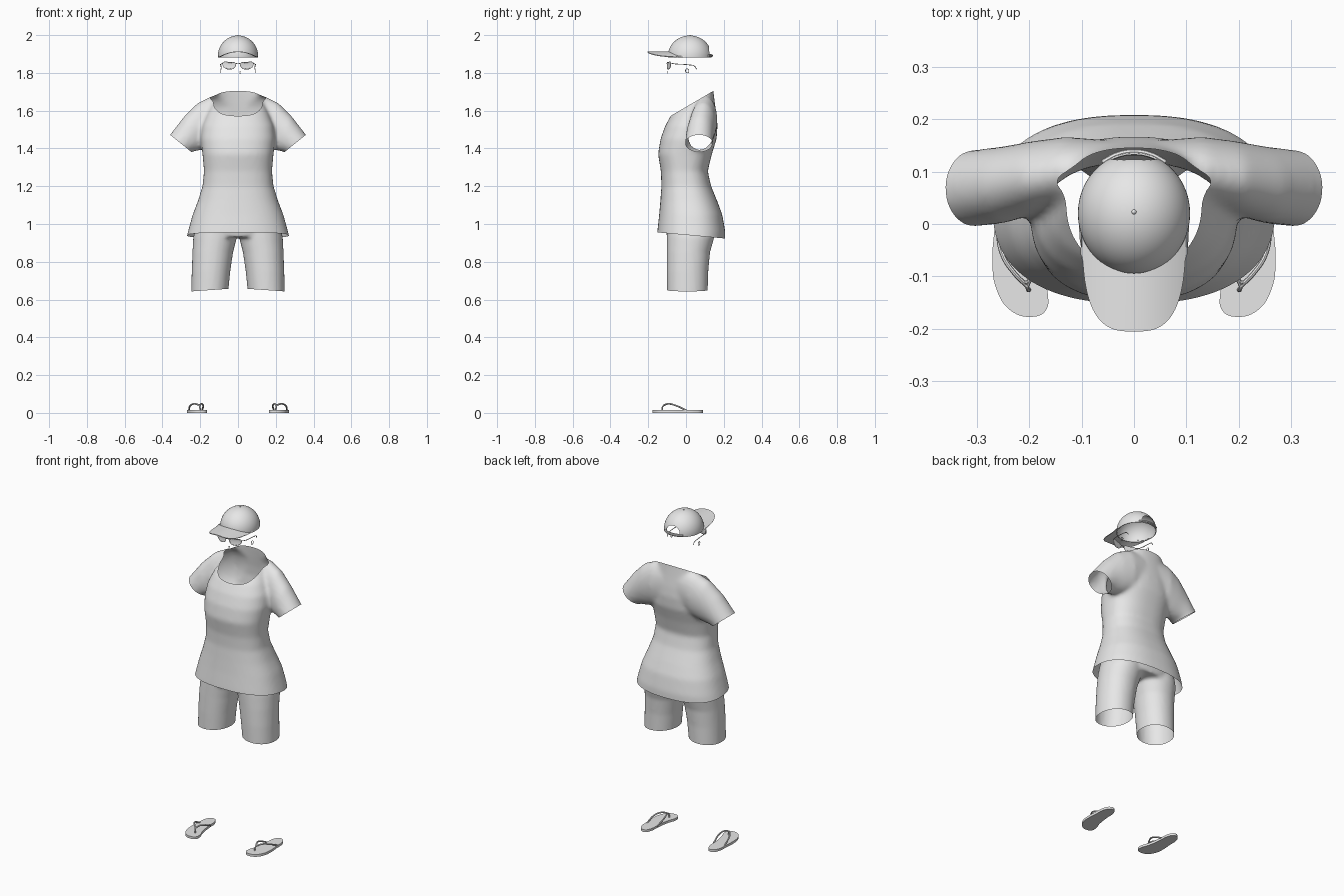
import bpy, bmesh, math
from mathutils import Vector

cube = bpy.data.objects.get("Cube")
if cube:
    bpy.data.objects.remove(cube, do_unlink=True)

grey = bpy.data.materials.new("light_grey")
grey.use_nodes = True
grey.diffuse_color = (0.8, 0.8, 0.8, 1)
grey.node_tree.nodes["Principled BSDF"].inputs["Base Color"].default_value = (0.8, 0.8, 0.8, 1)


def add_object(name, data):
    ob = bpy.data.objects.new(name, data)
    bpy.context.scene.collection.objects.link(ob)
    return ob


def finish(ob):
    """Bake modifiers or curves to a mesh, shade it and give it the material."""
    bpy.context.view_layer.update()
    dg = bpy.context.evaluated_depsgraph_get()
    me = bpy.data.meshes.new_from_object(ob.evaluated_get(dg))
    name = ob.name
    bpy.data.objects.remove(ob, do_unlink=True)
    me.materials.clear()
    me.materials.append(grey)
    me.shade_smooth()
    me.set_sharp_from_angle(angle=math.radians(40))
    return add_object(name, me)


def from_bmesh(name, bm):
    bmesh.ops.recalc_face_normals(bm, faces=bm.faces)
    me = bpy.data.meshes.new(name)
    bm.to_mesh(me)
    bm.free()
    return add_object(name, me)


def superellipse(t, power):
    c, s = math.cos(t), math.sin(t)
    return (math.copysign(abs(c) ** (2 / power), c),
            math.copysign(abs(s) ** (2 / power), s))


def loft(bm, rings, power=2, count=48):
    """Closed tube through rings given as (centre, half axis a, half axis b)."""
    loops = []
    for c, a, b in rings:
        loop = []
        for i in range(count):
            u, v = superellipse(math.tau * i / count, power)
            loop.append(bm.verts.new(Vector(c) + Vector(a) * u + Vector(b) * v))
        loops.append(loop)
    for lo, hi in zip(loops, loops[1:]):
        for i in range(count):
            j = (i + 1) % count
            bm.faces.new((lo[i], lo[j], hi[j], hi[i]))
    bm.faces.new(loops[0][::-1])
    bm.faces.new(loops[-1])


def body_rings(rows, cx=0):
    """Level rings from (height, half width, front y, back y)."""
    return [((cx, (f + k) / 2, z), (w, 0, 0), (0, (k - f) / 2, 0)) for z, w, f, k in rows]


def fuse(name, bm, voxel=0.011, passes=7):
    ob = from_bmesh(name, bm)
    m = ob.modifiers.new("fuse", "REMESH")
    m.mode, m.voxel_size = "VOXEL", voxel
    s = ob.modifiers.new("relax", "SMOOTH")
    s.factor, s.iterations = 0.5, passes
    return finish(ob)


def trim(ob, cuts):
    """Open the cloth: each cut is (point, outward normal, face filter)."""
    bm = bmesh.new()
    bm.from_mesh(ob.data)
    for co, no, keep in cuts:
        faces = [f for f in bm.faces if keep(f.calc_center_median())]
        geom = set(faces)
        for f in faces:
            geom.update(f.edges)
            geom.update(f.verts)
        bmesh.ops.bisect_plane(bm, geom=list(geom), plane_co=co, plane_no=no, clear_outer=True)
    bm.to_mesh(ob.data)
    bm.free()
    ob.data.shade_smooth()


def tube(name, points, radius, cyclic=False):
    cu = bpy.data.curves.new(name, "CURVE")
    cu.dimensions = "3D"
    cu.bevel_depth, cu.bevel_resolution, cu.resolution_u = radius, 2, 8
    cu.use_fill_caps = True
    add_spline(cu, points, cyclic)
    return finish(add_object(name, cu))


def add_spline(cu, points, cyclic):
    sp = cu.splines.new("BEZIER")
    sp.bezier_points.add(len(points) - 1)
    sp.use_cyclic_u = cyclic
    for bp, p in zip(sp.bezier_points, points):
        bp.co = p
        bp.handle_left_type = bp.handle_right_type = "AUTO"


def plate(name, outline, half_depth):
    cu = bpy.data.curves.new(name, "CURVE")
    cu.dimensions, cu.fill_mode = "2D", "BOTH"
    cu.extrude, cu.resolution_u = half_depth, 6
    add_spline(cu, [(x, y, 0) for x, y in outline], True)
    return finish(add_object(name, cu))


# Shirt: torso and two sleeves fused, then opened at neck, hem and cuffs
bm = bmesh.new()
loft(bm, body_rings([
    (0.86, 0.29, -0.157, 0.208), (0.96, 0.265, -0.152, 0.208), (1.05, 0.24, -0.142, 0.192),
    (1.12, 0.213, -0.136, 0.166), (1.2, 0.188, -0.13, 0.133), (1.28, 0.18, -0.133, 0.115),
    (1.37, 0.188, -0.148, 0.137), (1.45, 0.198, -0.135, 0.162), (1.52, 0.19, -0.11, 0.167),
    (1.58, 0.165, -0.077, 0.162), (1.64, 0.135, -0.02, 0.153), (1.7, 0.11, 0.04, 0.145),
    (1.78, 0.1, 0.06, 0.14)]), 2.4)
# Sleeve sections: top x, z, bottom x, z, centre y, half depth
sleeve = [(0.05, 1.69, 0.05, 1.45, 0.1, 0.06), (0.14, 1.677, 0.12, 1.42, 0.1, 0.066),
          (0.215, 1.64, 0.17, 1.4, 0.088, 0.07), (0.285, 1.57, 0.21, 1.388, 0.075, 0.073),
          (0.36, 1.472, 0.248, 1.383, 0.068, 0.073), (0.405, 1.416, 0.293, 1.327, 0.068, 0.073)]
for side in (1, -1):
    loft(bm, [((side * (tx + bx) / 2, y, (tz + bz) / 2),
               (side * (tx - bx) / 2, 0, (tz - bz) / 2), (0, h, 0))
              for tx, tz, bx, bz, y, h in sleeve])
shirt = fuse("shirt", bm)
cuts = [((0, 0, 0.942), (0, -0.09, -1), lambda c: c.z < 1.1),
        ((0, -0.085, 1.57), (0, -0.12, 0.205), lambda c: c.z > 1.5)]
for side in (1, -1):
    cuts.append(((side * 0.304, 0, 1.4275), (side * 0.63, 0, -0.78),
                 lambda c, s=side: c.x * s > 0.22 and c.z > 1.3))
trim(shirt, cuts)

# Shorts: hips and two legs, open at waist and leg hems
bm = bmesh.new()
loft(bm, body_rings([(0.93, 0.212, -0.1, 0.15), (1.0, 0.225, -0.115, 0.17),
                     (1.08, 0.2, -0.115, 0.155), (1.2, 0.165, -0.11, 0.115)]), 2.3)
for side in (1, -1):
    rings = []
    for z, inner, outer, front, back in [
            (0.58, 0.057, 0.247, -0.1, 0.113), (0.65, 0.051, 0.247, -0.1, 0.115),
            (0.75, 0.041, 0.245, -0.102, 0.118), (0.85, 0.026, 0.241, -0.102, 0.127),
            (0.93, 0.006, 0.237, -0.102, 0.15), (1.02, 0.01, 0.215, -0.1, 0.15)]:
        rings += body_rings([(z, (outer - inner) / 2, front, back)], side * (inner + outer) / 2)
    loft(bm, rings, 2.1)
shorts = fuse("shorts", bm, 0.01, 5)
trim(shorts, [((side * 0.15, 0, 0.65), (side * -0.07, 0, -1),
               lambda c, s=side: c.z < 0.8 and c.x * s > 0) for side in (1, -1)]
     + [((0, 0, 1.14), (0, 0, 1), lambda c: c.z > 1)])

# Cap crown with an arched opening at the back
bm = bmesh.new()
bmesh.ops.create_uvsphere(bm, u_segments=48, v_segments=32, radius=1)
for v in bm.verts:
    v.co = (v.co.x * 0.107, 0.02 + v.co.y * 0.116, 1.888 + v.co.z * 0.11)
bmesh.ops.bisect_plane(bm, geom=bm.verts[:] + bm.edges[:] + bm.faces[:],
                       plane_co=(0, 0, 1.882), plane_no=(0, 0, -1), clear_outer=True)
crown = from_bmesh("cap_crown", bm)
bm = bmesh.new()
arch = [bm.verts.new((0.045 * math.cos(math.pi * i / 16), 0.06,
                      1.899 + 0.04 * math.sin(math.pi * i / 16))) for i in range(17)]
face = bm.faces.new(arch)
ext = bmesh.ops.extrude_face_region(bm, geom=[face])["geom"]
bmesh.ops.translate(bm, verts=[g for g in ext if isinstance(g, bmesh.types.BMVert)], vec=(0, 0.15, 0))
cutter = from_bmesh("cap_cutter", bm)
cutter.hide_render = True
crown.modifiers.new("cloth", "SOLIDIFY").thickness = 0.003
cut = crown.modifiers.new("opening", "BOOLEAN")
cut.object, cut.operation, cut.solver = cutter, "DIFFERENCE", "EXACT"
finish(crown)
bpy.data.objects.remove(cutter, do_unlink=True)

# Cap strap, button and arched brim
tube("cap_strap", [(x, 0.02 + 0.117 * math.sqrt(1 - (x / 0.107) ** 2), 1.891)
                   for x in (-0.06, -0.03, 0, 0.03, 0.06)], 0.006)
bm = bmesh.new()
bmesh.ops.create_uvsphere(bm, u_segments=12, v_segments=8, radius=0.005)
bmesh.ops.translate(bm, verts=bm.verts, vec=(0, 0.023, 1.996))
finish(from_bmesh("cap_button", bm))
bm = bmesh.new()
rows = []
for i in range(33):
    t = math.pi * i / 32
    u, v = superellipse(t, 3)
    inner = Vector((0.103 * math.cos(t), 0.02 - 0.114 * math.sin(t)))
    outer = Vector((0.099 * u, -0.205 * v))
    row = []
    for j in range(7):
        p = inner.lerp(outer, j / 6)
        row.append(bm.verts.new((p.x, p.y, 1.914 - 2.9 * p.x ** 2)))
    rows.append(row)
for a, b in zip(rows, rows[1:]):
    for j in range(6):
        bm.faces.new((a[j], a[j + 1], b[j + 1], b[j]))
brim = from_bmesh("cap_brim", bm)
brim.modifiers.new("board", "SOLIDIFY").thickness = 0.004
finish(brim)

# Sunglasses: curved lenses, rims, bridge and temples; small earrings
lens_outline = [(0.014, 1.85), (0.045, 1.855), (0.078, 1.854), (0.08, 1.842),
                (0.066, 1.825), (0.042, 1.82), (0.02, 1.828)]
for side, tag in ((1, "left"), (-1, "right")):
    wrap = lambda x: -0.1 + 3 * x * x
    lens = plate(tag + "_lens", lens_outline, 0.001)
    for v in lens.data.vertices:
        x, z, d = v.co
        v.co = (side * x, wrap(x) + d, z)
    if side < 0:
        lens.data.flip_normals()
    tube(tag + "_rim", [(side * x, wrap(x), z) for x, z in lens_outline], 0.002, True)
    tube(tag + "_temple", [(side * 0.079, -0.081, 1.852), (side * 0.088, -0.06, 1.848),
                           (side * 0.092, 0.02, 1.842), (side * 0.09, 0.045, 1.836),
                           (side * 0.088, 0.056, 1.82)], 0.002)
    tube(tag + "_earring", [(side * 0.092, 0.006 + 0.009 * math.cos(a), 1.811 + 0.011 * math.sin(a))
                            for a in (0, 1.57, 3.14, 4.71)], 0.0018, True)
tube("bridge", [(-0.016, -0.1, 1.848), (0, -0.102, 1.851), (0.016, -0.1, 1.848)], 0.002)
tube("nose_ring", [(0.012 + 0.004 * math.cos(a), -0.1, 1.803 + 0.005 * math.sin(a))
                   for a in (0, 1.57, 3.14, 4.71)], 0.0012, True)

# Sandals: foot shaped soles with a forked strap
sole_outline = [(0.195, -0.177), (0.235, -0.165), (0.262, -0.125), (0.27, -0.07), (0.266, -0.01),
                (0.262, 0.05), (0.243, 0.083), (0.217, 0.087), (0.198, 0.06), (0.192, 0),
                (0.181, -0.08), (0.164, -0.135), (0.169, -0.166)]
for side, tag in ((1, "left"), (-1, "right")):
    sole = plate(tag + "_sole", sole_outline, 0.007)
    for v in sole.data.vertices:
        v.co = (side * v.co.x, v.co.y, v.co.z + 0.007)
    if side < 0:
        sole.data.flip_normals()
    tube(tag + "_toe_post", [(side * 0.2, -0.125, 0.012), (side * 0.202, -0.125, 0.03),
                             (side * 0.206, -0.11, 0.045)], 0.004)
    for part, x_mid, x_end in (("inner", 0.185, 0.19), ("outer", 0.25, 0.261)):
        tube(tag + "_" + part + "_strap",
             [(side * 0.204, -0.118, 0.04), (side * (0.204 + x_mid) / 2, -0.095, 0.048),
              (side * x_mid, -0.06, 0.041), (side * x_end, 0.005, 0.012)], 0.0045)
